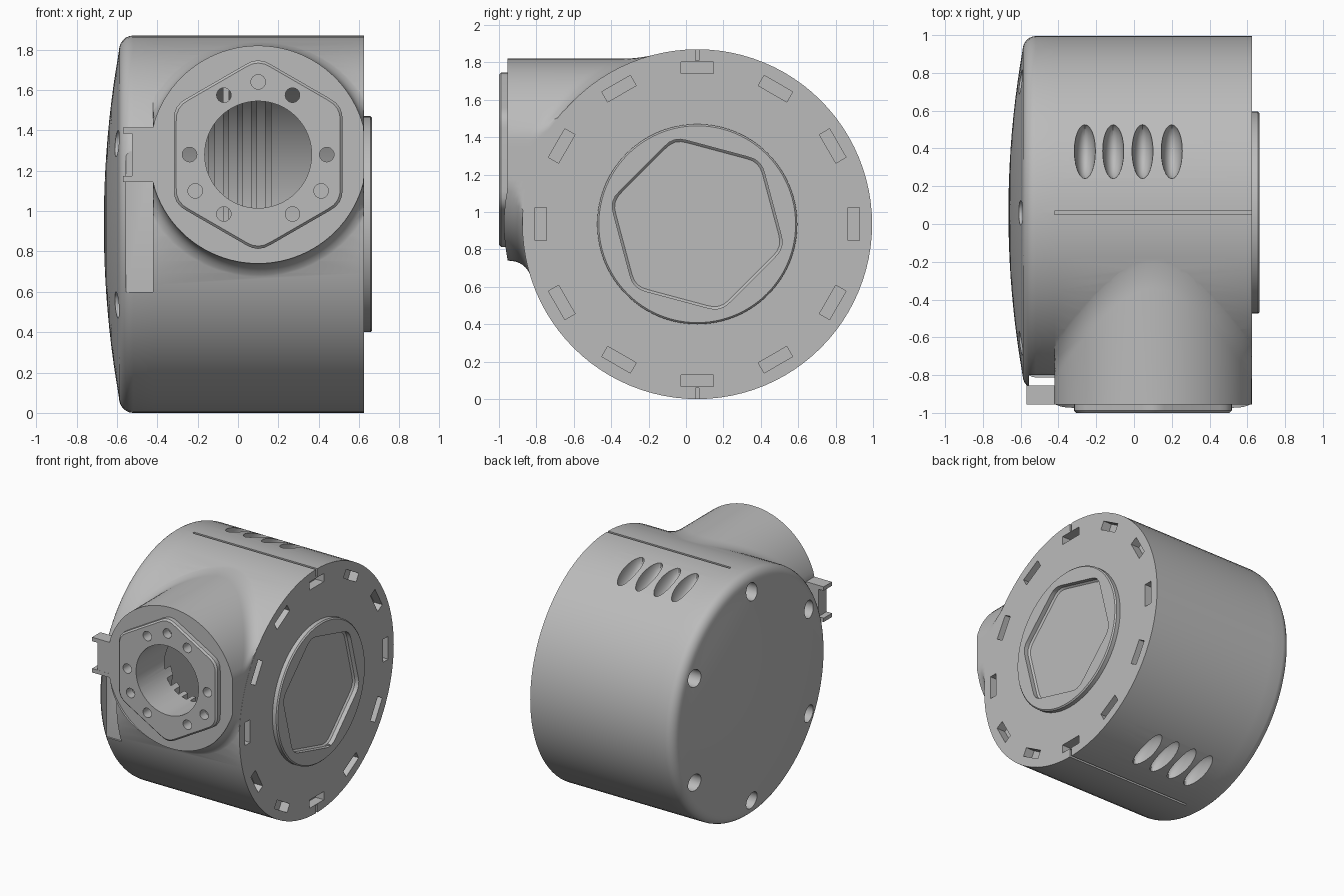
import bpy, bmesh
from math import sin, cos, pi, radians, sqrt
from mathutils import Vector, Matrix

if "Cube" in bpy.data.objects:
    bpy.data.objects.remove(bpy.data.objects["Cube"])

# One plain grey for the whole casing
grey = bpy.data.materials.new("plain grey")
grey.use_nodes = True
grey.diffuse_color = (0.5, 0.5, 0.5, 1)
grey.node_tree.nodes["Principled BSDF"].inputs["Base Color"].default_value = (0.5, 0.5, 0.5, 1)

CY, CZ, R = 0.06, 0.935, 0.935       # drum axis and radius
SX, SZ, SR = 0.1, 1.28, 0.54         # spout axis and radius
FRONT, END = -0.955, 0.625


def finish(bm, name):
    bmesh.ops.recalc_face_normals(bm, faces=bm.faces[:])
    mesh = bpy.data.meshes.new(name)
    bm.to_mesh(mesh)
    bm.free()
    obj = bpy.data.objects.new(name, mesh)
    bpy.context.collection.objects.link(obj)
    mesh.materials.append(grey)
    return obj


def select(obj):
    bpy.ops.object.select_all(action='DESELECT')
    obj.select_set(True)
    bpy.context.view_layer.objects.active = obj


def combine(obj, other, operation='DIFFERENCE'):
    mod = obj.modifiers.new("combine", 'BOOLEAN')
    mod.operation, mod.solver, mod.object = operation, 'EXACT', other
    select(obj)
    bpy.ops.object.modifier_apply(modifier=mod.name)
    bpy.data.objects.remove(other)


def add_box(bm, lo, hi, turn=Matrix()):
    lo, hi = Vector(lo), Vector(hi)
    size = Matrix.Diagonal((*(hi - lo), 1))
    bmesh.ops.create_cube(bm, size=1, matrix=turn @ Matrix.Translation((lo + hi) / 2) @ size)


def add_rod(bm, r, a, b, n=32):
    a, b = Vector(a), Vector(b)
    turn = (b - a).to_track_quat('Z', 'Y').to_matrix().to_4x4()
    bmesh.ops.create_cone(bm, cap_ends=True, segments=n, radius1=r, radius2=r,
                          depth=(b - a).length, matrix=Matrix.Translation((a + b) / 2) @ turn)


def lathe(name, profile, steps=96):
    """Turn (x, radius) points about the drum axis."""
    bm = bmesh.new()
    vs = [bm.verts.new((x, CY, CZ + r)) for x, r in profile]
    edges = [bm.edges.new(pair) for pair in zip(vs, vs[1:])]
    bmesh.ops.spin(bm, geom=vs + edges, cent=(0, CY, CZ), axis=(1, 0, 0),
                   angle=2 * pi, steps=steps)
    bmesh.ops.remove_doubles(bm, verts=bm.verts[:], dist=1e-4)
    return finish(bm, name)


def hexagon(name, matrix, depth, radius=0.485, chamfer=0.012):
    """Hexagonal plate with rounded corners, chamfered on its far face."""
    bm = bmesh.new()
    pts = []
    for k in range(6):
        corner = Vector((cos(k * pi / 3), sin(k * pi / 3)))
        side = Vector((-corner.y, corner.x))
        for t in (-1, -0.5, 0, 0.5, 1):
            pts.append(corner * (radius - 0.018 - 0.02 * t * t) + side * 0.062 * t)
    rings = []
    for s, z in ((1, 0), (1, depth - chamfer), (1 - chamfer / 0.42, depth)):
        rings.append([bm.verts.new((p.x * s, p.y * s, z)) for p in pts])
    for a, b in zip(rings, rings[1:]):
        for i in range(len(pts)):
            j = (i + 1) % len(pts)
            bm.faces.new((a[i], a[j], b[j], b[i]))
    bm.faces.new(rings[0])
    bm.faces.new(rings[-1])
    bm.transform(matrix)
    return finish(bm, name)


def about_axis(angle):
    return Matrix.Translation((0, CY, CZ)) @ Matrix.Rotation(radians(angle), 4, 'X')


# Drum with a shallow domed cap and a raised round boss on the other end
dome = [(-0.665 + 0.075 * (i / 10) ** 2, 0.86 * i / 10) for i in range(11)]
shoulder = [(-0.52 - 0.07 * cos(a), 0.86 + 0.075 * sin(a))
            for a in (radians(d) for d in range(15, 91, 15))]
body = lathe("drum_body", dome + shoulder + [
    (-0.42, R), (END, R), (END, 0.535), (0.656, 0.535), (0.665, 0.526), (0.665, 0)])


# Round spout that blends into the drum with a fillet
def drum_front(z):
    return CY - sqrt(max(R * R - (z - CZ) ** 2, 0.0001))


bm = bmesh.new()
rows = []
N, STEPS = 96, 8
for k in range(N):
    a = 2 * pi * k / N
    y1 = drum_front(SZ + SR * sin(a))
    flare = 0.1 * (CY - y1) / R
    y2 = drum_front(SZ + (SR + flare) * sin(a)) + 0.004
    path = [(SR, FRONT)]
    for i in range(STEPS + 1):
        t = i / STEPS
        path.append((SR + flare * t * t,
                     (1 - t) ** 2 * (y1 - 0.098) + 2 * t * (1 - t) * y1 + t * t * y2))
    path.append((0.4, -0.3))
    rows.append([bm.verts.new((min(max(SX + r * cos(a), -0.42), END - 0.001), y, SZ + r * sin(a)))
                 for r, y in path])
for k in range(N):
    a, b = rows[k], rows[(k + 1) % N]
    for i in range(len(a) - 1):
        bm.faces.new((a[i], a[i + 1], b[i + 1], b[i]))
bm.faces.new([r[0] for r in rows])
bm.faces.new([r[-1] for r in rows])
combine(body, finish(bm, "spout"), 'UNION')

# Hexagonal mounting plate on the spout, matching socket in the boss
forward = Matrix.Translation((SX, FRONT + 0.01, SZ)) @ Matrix.Rotation(pi / 2, 4, 'X') \
    @ Matrix.Rotation(pi / 6, 4, 'Z')
combine(body, hexagon("spout_plate", forward, 0.055), 'UNION')
socket = Matrix.Translation((0.675, CY, CZ)) @ Matrix.Rotation(-pi / 2, 4, 'Y') \
    @ Matrix.Rotation(radians(-15), 4, 'Z')
combine(body, hexagon("socket_cutter", socket, 0.055), 'DIFFERENCE')

# Hollow interior with ring ribs
inner = [(-0.38, 0), (-0.38, 0.78)]
for x in (-0.13, -0.06, 0.01, 0.08, 0.15):
    inner += [(x - 0.015, 0.78), (x - 0.015, 0.71), (x + 0.015, 0.71), (x + 0.015, 0.78)]
combine(body, lathe("cavity_cutter", inner + [(0.5, 0.78), (0.5, 0)], 72))

# Spout bore, ring of bolt holes and three pin holes
bm = bmesh.new()
add_rod(bm, 0.265, (SX, -1.1, SZ), (SX, -0.3, SZ), 64)
for angles, dist, back in ((range(0, 360, 60), 0.34, -0.33), ((90, 210, 330), 0.36, -0.93)):
    for d in angles:
        x, z = SX + dist * cos(radians(d)), SZ + dist * sin(radians(d))
        add_rod(bm, 0.036, (x, -1.1, z), (x, back, z), 24)
combine(body, finish(bm, "bore_cutter"))

# Twelve lock slots in the rim and six screw holes in the cap
bm = bmesh.new()
for d in range(0, 360, 30):
    add_box(bm, (END - 0.07, -0.088, 0.805), (END + 0.1, 0.088, 0.868), about_axis(d))
for d in range(30, 390, 60):
    y, z = CY + 0.8 * cos(radians(d)), CZ + 0.8 * sin(radians(d))
    add_rod(bm, 0.065, (-0.75, y, z), (-0.5, y, z))
combine(body, finish(bm, "slot_cutter"))

# Seam slits and oval vents, top and bottom
bm = bmesh.new()
for side in (0, 180):
    add_box(bm, (-0.42, -0.009, 0.875), (0.7, 0.009, 1.0), about_axis(side))
for side in (1, -1):
    for x in (-0.26, -0.11, 0.045, 0.2):
        place = about_axis(-20.5 if side > 0 else 200.5)
        bmesh.ops.create_uvsphere(bm, u_segments=24, v_segments=16, radius=1,
                                  matrix=place @ Matrix.Translation((x, 0, 0.94))
                                  @ Matrix.Diagonal((0.056, 0.155, 0.11, 1)))
combine(body, finish(bm, "vent_cutter"))

# Flat notch in the cap behind the clip
bm = bmesh.new()
add_box(bm, (-0.555, -1.2, 0.6), (-0.4205, -0.8, 1.6))
combine(body, finish(bm, "notch_cutter"))

# Clip beside the spout: a block between two prongs
clip_bm = bmesh.new()
add_box(clip_bm, (-0.525, -0.954, 1.15), (-0.36, -0.855, 1.41))
clip = finish(clip_bm, "side_clip")
for z in (1.145, 1.385):
    bm = bmesh.new()
    add_box(bm, (-0.57, -0.9545, z), (-0.39, -0.8545, z + 0.03))
    combine(clip, finish(bm, "clip_prong"), 'UNION')

for obj in (body, clip):
    select(obj)
    bpy.ops.object.shade_smooth_by_angle(angle=radians(25))
